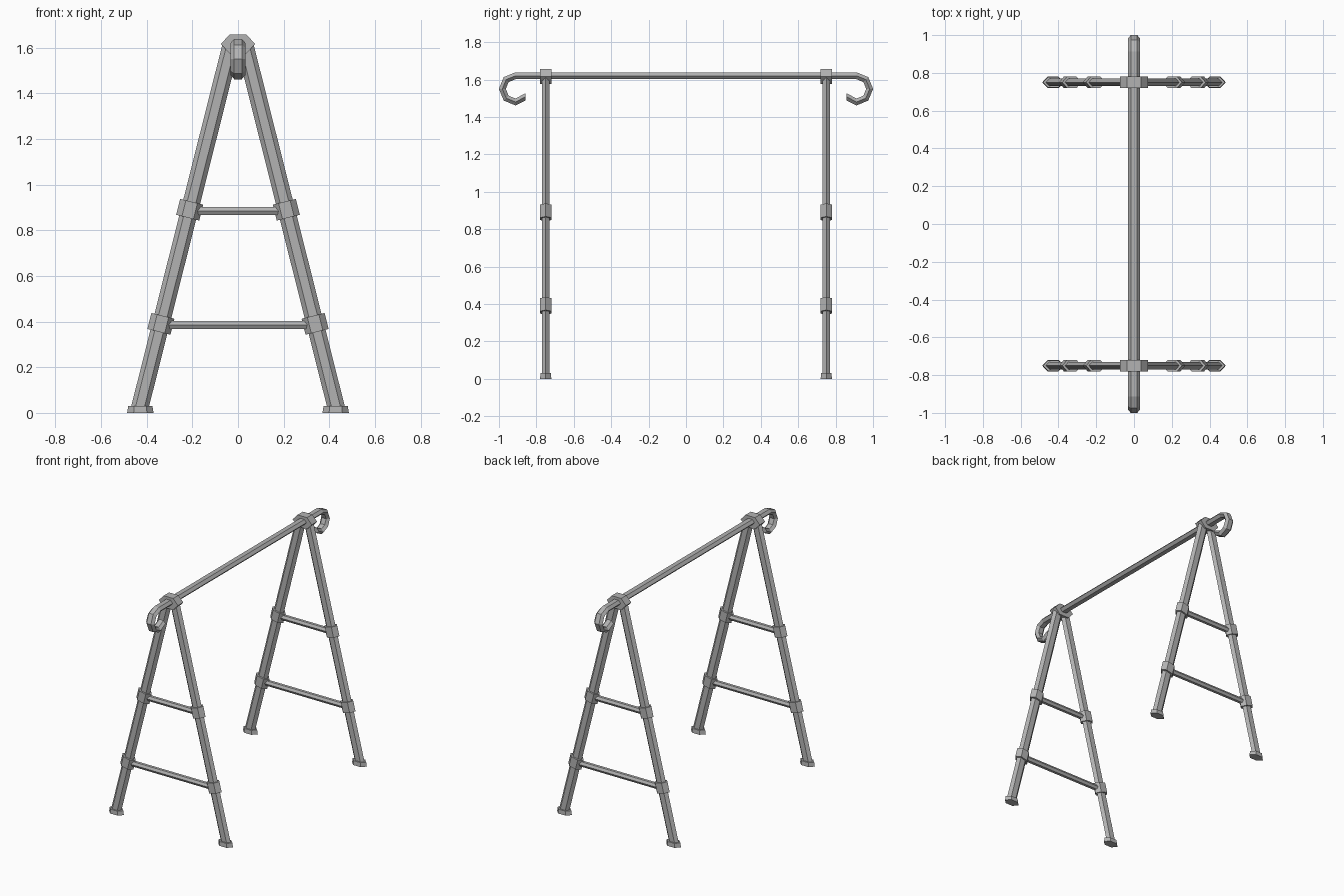
import bpy, bmesh, math
from mathutils import Vector

cube = bpy.data.objects.get("Cube")
if cube:
    bpy.data.objects.remove(cube, do_unlink=True)

metal = bpy.data.materials.new("grey_metal")
metal.use_nodes = True
GREY = (0.45, 0.45, 0.45, 1)
metal.diffuse_color = GREY
metal.node_tree.nodes["Principled BSDF"].inputs["Base Color"].default_value = GREY

X, Y, Z = Vector((1, 0, 0)), Vector((0, 1, 0)), Vector((0, 0, 1))


def hex_sweep(name, rings):
    """Skin six-sided rings given as (centre, point half-axis, flat half-axis)."""
    bm = bmesh.new()
    loops = []
    for c, u, v in rings:
        corners = ((1, 0), (.5, 1), (-.5, 1), (-1, 0), (-.5, -1), (.5, -1))
        loops.append([bm.verts.new(Vector(c) + u * a + v * b) for a, b in corners])
    for lo, hi in zip(loops, loops[1:]):
        for i in range(6):
            j = (i + 1) % 6
            bm.faces.new((lo[i], lo[j], hi[j], hi[i]))
    bm.faces.new(loops[0])
    bm.faces.new(loops[-1])
    bmesh.ops.recalc_face_normals(bm, faces=bm.faces)
    mesh = bpy.data.meshes.new(name)
    bm.to_mesh(mesh)
    bm.free()
    mesh.materials.append(metal)
    obj = bpy.data.objects.new(name, mesh)
    bpy.context.collection.objects.link(obj)
    return obj


SLOPE, FOOT_X = 0.252, 0.436
BAR_Z = 1.62


def leg_point(side, y, z):
    return Vector((side * (FOOT_X - SLOPE * z), y, z))


# Two A-shaped end frames
for end, y in (("front", -0.75), ("back", 0.75)):
    for side, label in ((1, "left"), (-1, "right")):
        tag = f"{end}_{label}"
        along = Vector((-side * SLOPE, 0, 1)).normalized()
        across = Y.cross(along)

        # Sloping leg and its foot
        hex_sweep(f"{tag}_leg", [(leg_point(side, y, z), across * .038, Y * .019)
                                 for z in (0.015, 1.6)])
        x = side * 0.428
        hex_sweep(f"{tag}_foot", [((x, y, 0), X * .058, Y * .03),
                                  ((x, y, .03), X * .053, Y * .028)])

        # Collars where the rungs join
        for level, z in (("lower", .39), ("upper", .89)):
            c = leg_point(side, y, z)
            hex_sweep(f"{tag}_{level}_collar",
                      [(c + along * h, across * .052, Y * .03) for h in (-.036, .036)])

    # Rungs
    for level, z in (("lower", .386), ("upper", .884)):
        hex_sweep(f"{end}_{level}_rung",
                  [(leg_point(s, y, z), Y * .02, Z * .0175) for s in (-1, 1)])

    # Bracket at the peak
    hex_sweep(f"{end}_peak_bracket",
              [((0, y + d, 1.616), X * .075, Z * .041) for d in (-.03, .03)])

# Top bar with a curled hook at each end, swept as one piece
half = []
for deg in range(90, 271, 45):
    a = math.radians(deg)
    out = Vector((0, math.cos(a), math.sin(a)))
    half.append((Vector((0, -.912, 1.55)) + out * .07, out * .0185))
half.append((Vector((0, -.859, 1.507)), Z * -.019))

front = [(c, X * .033, v) for c, v in reversed(half)]
back = [(Vector((0, -c.y, c.z)), X * .033, Vector((0, -v.y, v.z))) for c, v in half]
hex_sweep("top_bar", front + back)
